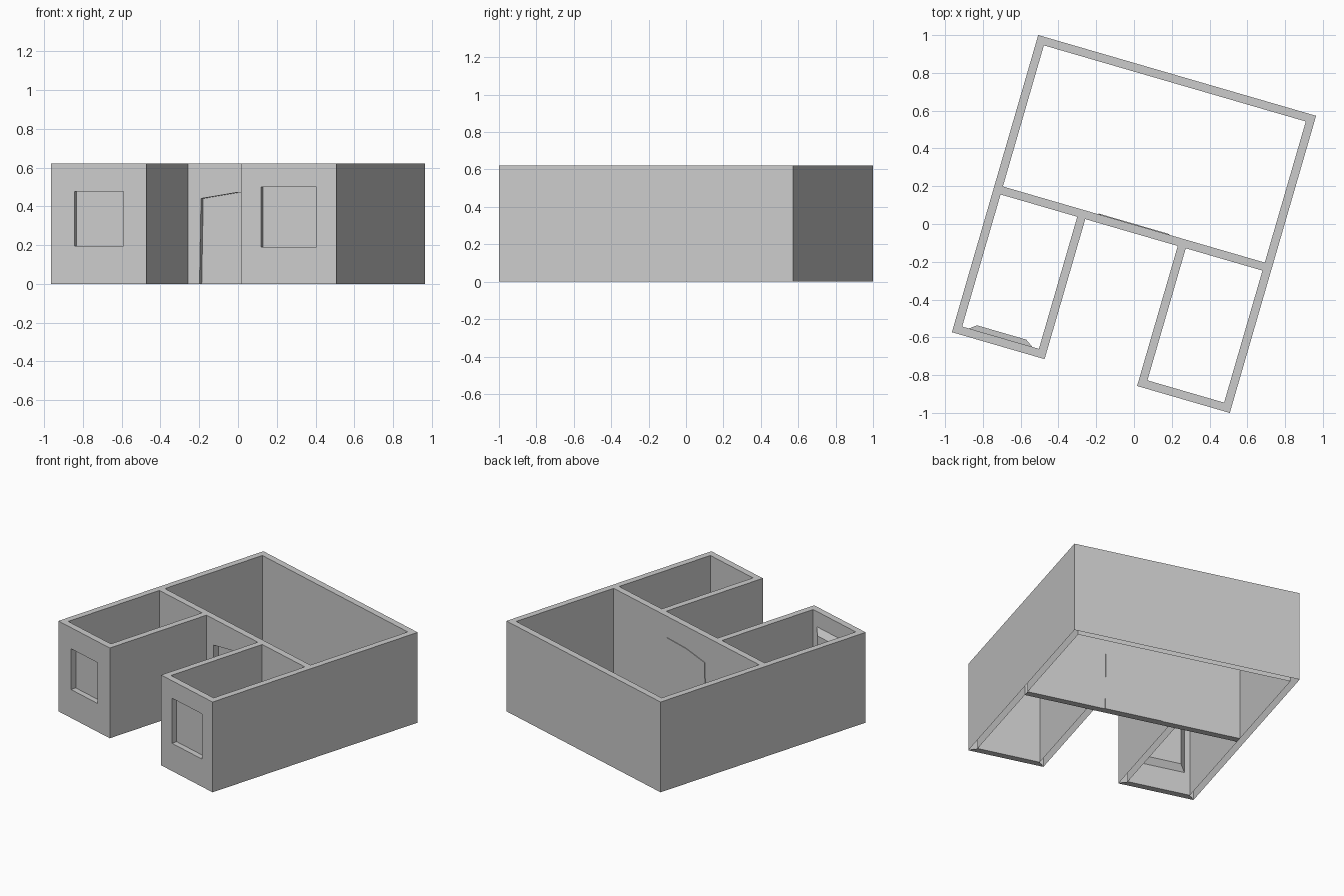
import bpy, bmesh, math

if "Cube" in bpy.data.objects:
    bpy.data.objects.remove(bpy.data.objects["Cube"])

H, T = 0.62, 0.044            # wall height and thickness
U, V = 0.766, 0.819           # half width and half depth of the plan
W = 0.255                     # inner side of each wing
MF, MB = -0.047, -0.003       # middle wall, front and back
TURN = math.radians(-16.2)


def make(name, bm):
    bmesh.ops.recalc_face_normals(bm, faces=bm.faces)
    me = bpy.data.meshes.new(name)
    bm.to_mesh(me)
    bm.free()
    ob = bpy.data.objects.new(name, me)
    bpy.context.collection.objects.link(ob)
    ob.rotation_euler.z = TURN
    return ob


def loft(name, a, b):
    """Closed solid between two outlines with equal point counts."""
    bm = bmesh.new()
    va, vb = [bm.verts.new(p) for p in a], [bm.verts.new(p) for p in b]
    n = len(a)
    for i in range(n):
        j = (i + 1) % n
        bm.faces.new((va[i], va[j], vb[j], vb[i]))
    bm.faces.new(va)
    bm.faces.new(vb)
    return make(name, bm)


def rect(u0, u1, v0, v1):
    return [(u0, v0), (u1, v0), (u1, v1), (u0, v1)]


def upright(outline, v):
    return [(u, v, z) for u, z in outline]


# Walls: U-shaped outer outline with three open rooms
outer = [(-U, -V), (-W, -V), (-W, MF), (W, MF), (W, -V), (U, -V), (U, V), (-U, V)]
rooms = [rect(-U + T, U - T, MB, V - T),
         rect(-U + T, -W - T, -V + T, MF),
         rect(W + T, U - T, -V + T, MF)]
bm = bmesh.new()
rims = ([], [])
for loop in [outer] + rooms:
    lo, hi = ([bm.verts.new((u, v, z)) for u, v in loop] for z in (0, H))
    for i in range(len(loop)):
        j = (i + 1) % len(loop)
        bm.faces.new((lo[i], lo[j], hi[j], hi[i]))
        rims[0].append(bm.edges.get((lo[i], lo[j])))
        rims[1].append(bm.edges.get((hi[i], hi[j])))
for rim in rims:
    bmesh.ops.triangle_fill(bm, use_beauty=True, use_dissolve=False, edges=rim)
walls = make("walls", bm)

# Openings: two windows in the wing fronts, a slightly crooked doorway between
door = [(-0.195, -0.1), (0.195, -0.1), (0.19, 0.475), (0, 0.47), (-0.185, 0.44)]
left_win = rect(-0.64, -0.377, 0.195, 0.475)
right_win = rect(0.362, 0.659, 0.19, 0.5)
cuts = [("door", door, MF - 0.03, MB + 0.03),
        ("left_window", left_win, -V - 0.03, -V + T + 0.03),
        ("right_window", right_win, -V - 0.03, -V + T + 0.03)]
cutters = []
for name, shape, v0, v1 in cuts:
    c = loft(name + "_cutter", upright(shape, v0), upright(shape, v1))
    c.hide_render = True
    m = walls.modifiers.new(name, 'BOOLEAN')
    m.operation, m.solver, m.object = 'DIFFERENCE', 'EXACT', c
    cutters.append(c)
bpy.context.view_layer.update()
ev = walls.evaluated_get(bpy.context.evaluated_depsgraph_get())
bm = bmesh.new()
bm.from_mesh(ev.to_mesh())
walls.modifiers.clear()
for c in cutters:
    bpy.data.objects.remove(c)

# Underside: open, apart from the middle wall and the wing fronts
under = [f for f in bm.faces if all(v.co.z < 1e-4 for v in f.verts)]
bmesh.ops.delete(bm, geom=under, context='FACES')
strips = [rect(-U + T, U - T, MF, MB)]
for s in (-1, 1):
    strips.append([(s * U, -V), (s * W, -V), (s * (W + T), -V + T), (s * (U - T), -V + T)])
for strip in strips:
    f = bm.faces.new([bm.verts.new((u, v, 0)) for u, v in strip])
    f.normal_update()
    if f.normal.z > 0:
        f.normal_flip()
bm.to_mesh(walls.data)
bm.free()

# Panels set back in the openings
door[0], door[1] = (-0.195, 0), (0.195, 0)
loft("door_panel", upright(door, MB - 0.003), upright(door, MB + 0.004))
loft("right_window_pane", upright(right_win, -V + T - 0.006), upright(right_win, -V + T))
loft("left_window_pane", upright(left_win, -V + T - 0.006), upright(left_win, -V + T))

# Bevelled casing bulging inside the left wing
loft("left_window_casing", upright(rect(-0.685, -0.335, 0.155, 0.515), -V + T),
     upright(rect(-0.648, -0.377, 0.195, 0.475), -V + T + 0.028))
